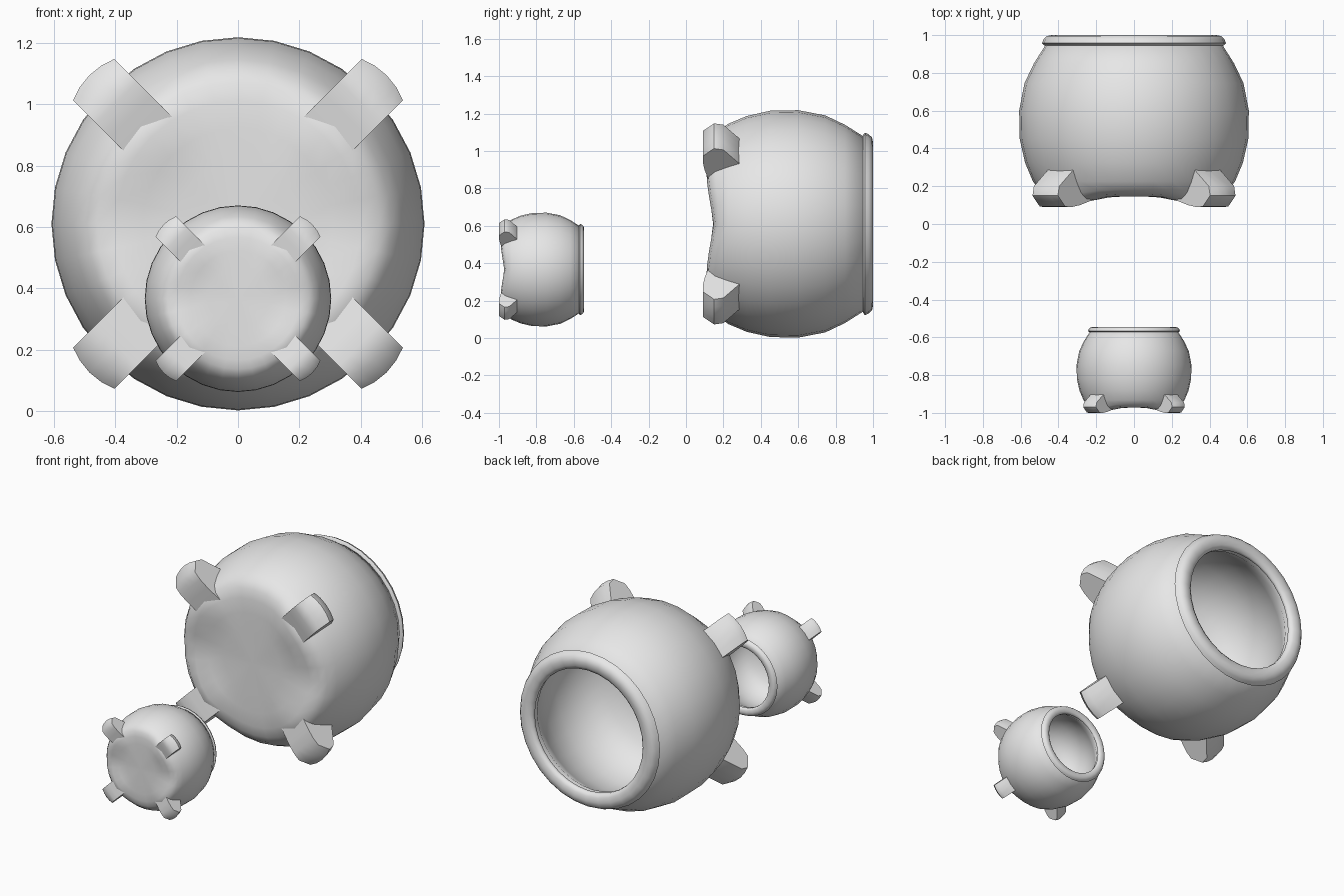
import bpy, bmesh, math
from mathutils import Vector

cube = bpy.data.objects.get("Cube")
if cube:
    bpy.data.objects.remove(cube, do_unlink=True)

grey = bpy.data.materials.new("plain grey")
grey.use_nodes = True
grey.diffuse_color = (0.8, 0.8, 0.8, 1)
grey.node_tree.nodes["Principled BSDF"].inputs["Base Color"].default_value = (0.8, 0.8, 0.8, 1)

SEGMENTS = 32


def finish(bm, name, location, scale, angle):
    bmesh.ops.remove_doubles(bm, verts=bm.verts, dist=0.0001)
    bmesh.ops.recalc_face_normals(bm, faces=bm.faces)
    mesh = bpy.data.meshes.new(name)
    bm.to_mesh(mesh)
    bm.free()
    mesh.materials.append(grey)
    obj = bpy.data.objects.new(name, mesh)
    bpy.context.collection.objects.link(obj)
    obj.location = location
    obj.scale = (scale, scale, scale)
    bpy.ops.object.select_all(action="DESELECT")
    obj.select_set(True)
    bpy.context.view_layer.objects.active = obj
    bpy.ops.object.shade_smooth_by_angle(angle=math.radians(angle))
    return obj


def lathe(profile, closed, shift=None):
    """Turn (radius, y) points around the y axis."""
    bm = bmesh.new()
    rings = []
    for r, y in profile:
        ring = []
        for i in range(SEGMENTS):
            a = 2 * math.pi * i / SEGMENTS
            dy = shift(r, y, a) if shift else 0
            ring.append(bm.verts.new((r * math.cos(a), y + dy, r * math.sin(a))))
        rings.append(ring)
    pairs = list(zip(rings, rings[1:]))
    if closed:
        pairs.append((rings[-1], rings[0]))
    for p, q in pairs:
        for i in range(SEGMENTS):
            j = (i + 1) % SEGMENTS
            bm.faces.new((p[i], p[j], q[j], q[i]))
    return bm


# Outer wall from the base to the neck, then the hollow inside
BODY = [(0, .145), (.20, .145), (.31, .145), (.40, .147), (.46, .158), (.50, .18),
        (.535, .225), (.577, .325), (.605, .45), (.608, .60), (.58, .745),
        (.53, .85), (.47, .945), (.40, .965), (.39, .93), (.46, .82), (.52, .68),
        (.535, .54), (.50, .38), (.40, .27), (.22, .22), (0, .21)]

# Rolled lip around the mouth
RIM = [(.40, .95), (.383, .965), (.385, .982), (.405, .996), (.435, 1.0),
       (.462, .995), (.478, .978), (.488, .957), (.475, .946), (.44, .943)]

# Side section of a foot: (radius, y)
FOOT = [(.30, .15), (.40, .128), (.50, .10), (.56, .09), (.61, .092),
        (.665, .15), (.655, .20), (.545, .29), (.40, .25)]


def base_skirt(r, y, a):
    """Pull the edge of the base down towards the four feet."""
    if y > .2 or r < .25:
        return 0
    weight = {.31: .3, .40: .9, .46: 1.0, .50: .6}.get(r, 0)
    on_side = abs(math.cos(a)) > abs(math.sin(a))
    return -.042 * weight * abs(math.sin(2 * a)) ** (1.2 if on_side else 6)


def add_foot(name, angle, location, scale):
    """Sweep the foot section sideways, with a slightly bowed outer end."""
    bm = bmesh.new()
    radial = Vector((math.cos(angle), 0, math.sin(angle)))
    tangent = Vector((-math.sin(angle), 0, math.cos(angle)))
    slices = []
    for t in (-.095, -.05, 0, .05, .095):
        bow = .02 * (1 - (t / .095) ** 2)
        ring = []
        for r, y in FOOT:
            p = radial * (r + (bow if r > .6 else 0)) + tangent * t
            p.y = y
            ring.append(bm.verts.new(p))
        slices.append(ring)
    n = len(FOOT)
    for p, q in zip(slices, slices[1:]):
        for i in range(n):
            j = (i + 1) % n
            bm.faces.new((p[i], p[j], q[j], q[i]))
    bm.faces.new(slices[0])
    bm.faces.new(slices[-1])
    finish(bm, name, location, scale, 50)


def add_pot(prefix, location, scale):
    finish(lathe(BODY, False, base_skirt), prefix + "_body", location, scale, 60)
    finish(lathe(RIM, True), prefix + "_rim", location, scale, 60)
    corners = ("upper_left", "upper_right", "lower_right", "lower_left")
    for k, corner in enumerate(corners):
        add_foot(f"{prefix}_{corner}_foot", math.radians(45 + 90 * k), location, scale)


# Two pots lying on their sides, mouths to the back
add_pot("large_pot", (0, 0, .61), 1.0)
add_pot("small_pot", (0, -1.045, .366), 0.5)
